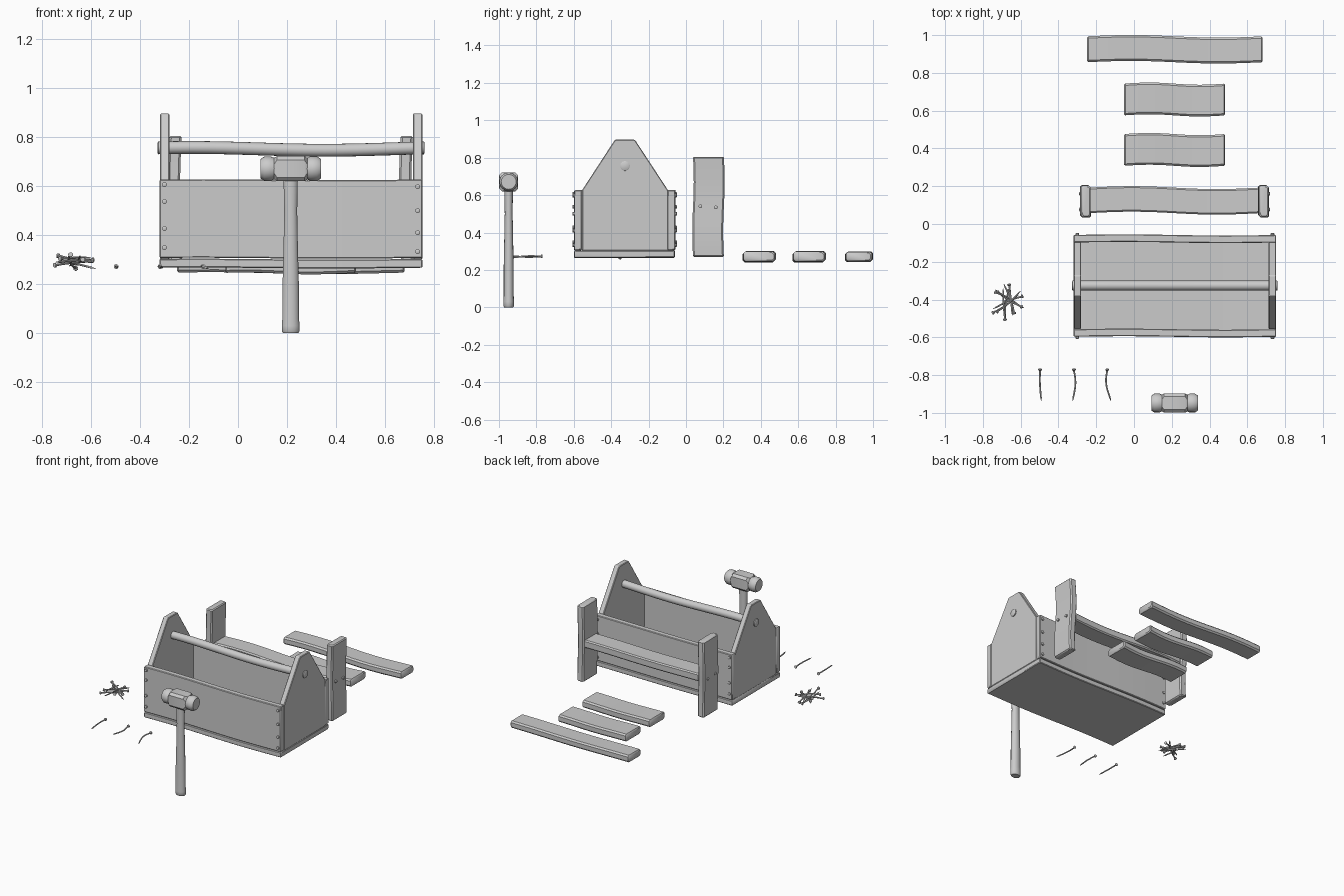
import bpy, bmesh, math, random
from mathutils import Vector, Matrix

if "Cube" in bpy.data.objects:
    bpy.data.objects.remove(bpy.data.objects["Cube"])

random.seed(4)
PI2 = 2 * math.pi


def loft(name, rings, smooth=True):
    """Skin a list of point rings and cap both ends."""
    bm = bmesh.new()
    vr = [[bm.verts.new(p) for p in r] for r in rings]
    n = len(vr[0])
    for a, b in zip(vr, vr[1:]):
        for i in range(n):
            bm.faces.new((a[i], a[(i + 1) % n], b[(i + 1) % n], b[i]))
    bm.faces.new(vr[0])
    bm.faces.new(vr[-1])
    bmesh.ops.recalc_face_normals(bm, faces=bm.faces)
    me = bpy.data.meshes.new(name)
    bm.to_mesh(me)
    bm.free()
    ob = bpy.data.objects.new(name, me)
    bpy.context.collection.objects.link(ob)
    if smooth:
        bpy.context.view_layer.objects.active = ob
        bpy.ops.object.select_all(action='DESELECT')
        ob.select_set(True)
        bpy.ops.object.shade_smooth_by_angle(angle=math.radians(35))
    return ob


def axis_map(axis, s, u, v):
    return {'X': (s, u, v), 'Y': (u, s, v), 'Z': (v, u, s)}[axis]


def chamfered(w, h, c):
    a, b = w / 2, h / 2
    return [(a, c - b), (a, b - c), (a - c, b), (c - a, b),
            (-a, b - c), (-a, c - b), (c - a, -b), (a - c, -b)]


def ellipse(a, b, n):
    return [(a * math.cos(PI2 * i / n), b * math.sin(PI2 * i / n)) for i in range(n)]


def plank(name, axis, s0, s1, uc, w, vc, h, c=0.008, wu=0.006, wv=0.004, n=12):
    """Gently wavy board with chamfered edges, running along an axis."""
    e = min(c, 0.006)
    stations = [(s0, e)] + [(s0 + e + (s1 - s0 - 2 * e) * i / n, 0) for i in range(n + 1)] + [(s1, e)]
    rings = []
    for s, ins in stations:
        t = (s - s0) / (s1 - s0)
        du, dv = wu * math.sin(PI2 * t), wv * math.sin(PI2 * t + 0.6)
        rings.append([axis_map(axis, s, uc + du + u, vc + dv + v)
                      for u, v in chamfered(w - 2 * ins, h - 2 * ins, c)])
    return loft(name, rings)


def lathe(name, axis, prof, uc, vc, n=16):
    """prof: (s, u radius, v radius[, v shift]) stations along an axis."""
    rings = []
    for p in prof:
        dv = p[3] if len(p) > 3 else 0
        rings.append([axis_map(axis, p[0], uc + u, vc + dv + v) for u, v in ellipse(p[1], p[2], n)])
    return loft(name, rings)


def nail(name, matrix, bend, kink=0.0):
    """Bent loose nail, head at local y=0, tip toward -y."""
    rings = [[(u, y, v) for u, v in ellipse(r, r, 10)] for y, r in
             ((0.002, 0.007), (0.0, 0.010), (-0.006, 0.010), (-0.009, 0.005))]
    for i in range(1, 10):
        t = i / 9
        r = 0.0045 if i < 8 else (0.004 if i == 8 else 0.001)
        dx = bend * math.sin(math.pi * t * 1.3) + kink * t * t
        rings.append([(u + dx, -0.009 - 0.161 * t, v - 0.4 * dx) for u, v in ellipse(r, r, 10)])
    ob = loft(name, rings)
    ob.matrix_world = matrix
    return ob


def nail_head(name, axis, s, u, v):
    lathe(name, axis, [(s - 0.012, .006, .006), (s - 0.01, .010, .010),
                       (s + 0.01, .010, .010), (s + 0.012, .006, .006)], u, v, 10)


# --- toolbox: base, sides, gabled ends, dowel handle
plank("box_base", 'X', -0.32, 0.752, -0.328, 0.535, 0.284, 0.036, 0.004, 0.003, 0.002)
plank("box_front", 'X', -0.32, 0.752, -0.577, 0.04, 0.466, 0.32, 0.004, 0.003, 0.002)
plank("box_back", 'X', -0.32, 0.752, -0.078, 0.04, 0.466, 0.32, 0.004, 0.003, 0.002)
gable = [(-0.556, 0.302), (-0.556, 0.626), (-0.38, 0.896), (-0.273, 0.896), (-0.096, 0.626), (-0.096, 0.302)]
for side, x0, x1 in (("left", -0.318, -0.28), ("right", 0.713, 0.752)):
    end = loft("box_end_" + side, [[(x, y, z) for y, z in gable] for x in (x0, x1)], False)
    bev = end.modifiers.new("bevel", 'BEVEL')
    bev.width = 0.004
    bev.segments = 1
dowel = []
for i in range(17):
    t = i / 16
    dowel.append((-0.325 + 1.083 * t, 0.026, 0.026, -0.008 * (math.sin(math.pi * t) ** 2) + 0.004 * math.sin(PI2 * t)))
dowel = [(-0.328, 0.021, 0.021)] + dowel + [(0.761, 0.021, 0.021)]
lathe("box_handle", 'X', dowel, -0.326, 0.756)

# --- nail heads along the box corners
for y, label in ((-0.596, "front"), (-0.06, "back")):
    for x, heights in ((-0.30, (0.606, 0.537, 0.427, 0.349)), (0.733, (0.598, 0.50, 0.41, 0.333))):
        for z in heights:
            nail_head("box_nail_" + label, 'Y', y, x, z)

# --- half-built frame: two uprights and a crossboard
plank("frame_crossboard", 'X', -0.236, 0.664, 0.125, 0.135, 0.537, 0.055, wu=0.008)
plank("frame_upright_left", 'Z', 0.27, 0.805, 0.12, 0.165, -0.257, 0.05, wu=-0.004)
plank("frame_upright_right", 'Z', 0.27, 0.805, 0.12, 0.165, 0.686, 0.05, wu=-0.004)
for x in (-0.278, 0.708):
    for y, z in ((0.077, 0.54), (0.16, 0.534)):
        nail_head("frame_nail", 'X', x, y, z)

# --- loose planks
plank("short_plank_1", 'X', -0.052, 0.482, 0.392, 0.168, 0.27, 0.052, 0.01)
plank("short_plank_2", 'X', -0.052, 0.482, 0.659, 0.168, 0.27, 0.052, 0.01)
plank("long_plank", 'X', -0.248, 0.68, 0.925, 0.137, 0.27, 0.05, 0.01, 0.007)

# --- hammer
HX, HY, HZ = 0.215, -0.948, 0.671
lathe("hammer_handle", 'Z', [(0.0, .024, .032), (0.008, .029, .037), (0.03, .029, .037), (0.06, .027, .035),
                             (0.2, .027, .034), (0.35, .024, .030), (0.5, .021, .027),
                             (0.58, .022, .029), (0.66, .022, .030)], HY, HX, 14)
block = [(-0.068, .088, .026), (-0.056, .102, .016), (0.056, .102, .016), (0.068, .088, .026)]
loft("hammer_block", [[(HX + s, HY + u, HZ + v) for u, v in chamfered(w, w, c)] for s, w, c in block])
for side, d in (("left", -1), ("right", 1)):
    lathe("hammer_face_" + side, 'X', [(HX + d * s, r, r) for s, r in
          ((0.03, .042), (0.07, .045), (0.08, .050), (0.108, .050), (0.123, .040))], HY, HZ, 16)

# --- three bent nails in a row
for i, (x, b, k) in enumerate(((-0.497, -0.002, 0.005), (-0.318, 0.008, 0.0), (-0.142, -0.008, 0.014))):
    nail("bent_nail_%d" % (i + 1), Matrix.Translation((x, -0.768, 0.272)), b, k)

# --- small heap of nails
for i in range(10):
    ang = PI2 * i / 10 * 1.7 + random.uniform(-0.3, 0.3)
    rot = Matrix.Rotation(ang, 4, 'Z') @ Matrix.Rotation(random.uniform(-0.22, 0.22), 4, 'X')
    pos = Vector((-0.67 + random.uniform(-.02, .02), -0.412 + random.uniform(-.02, .02), 0.278 + 0.0035 * i))
    nail("heap_nail_%d" % (i + 1), Matrix.Translation(pos) @ rot @ Matrix.Translation((0, 0.08, 0)),
         random.uniform(-.008, .008))
